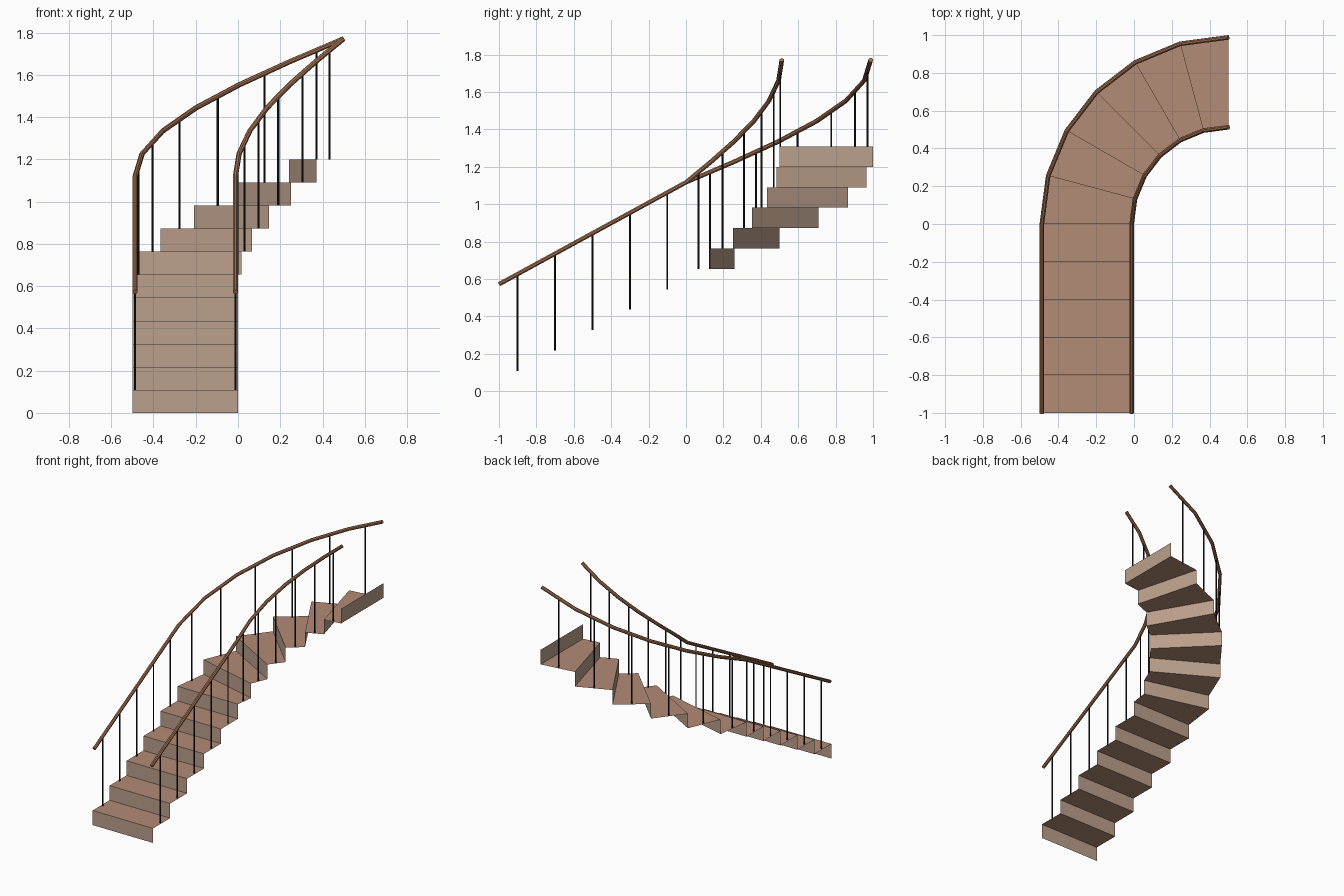
import bpy, bmesh
from math import sin, cos, radians
from mathutils import Vector, Matrix

if "Cube" in bpy.data.objects:
    bpy.data.objects.remove(bpy.data.objects["Cube"])

N_STRAIGHT, N_CURVED = 5, 6
RISE = 1.308 / 12
RAIL_H = 0.463          # rail height above the step edges
RAIL_R = 0.0125
POST_R = 0.005


def material(name, rgb):
    m = bpy.data.materials.new(name)
    m.diffuse_color = (*rgb, 1)
    m.use_nodes = True
    m.node_tree.nodes["Principled BSDF"].inputs["Base Color"].default_value = m.diffuse_color
    return m


def edge_point(i, w):
    """Plan position of step edge i; w = distance from the inner side (0 to 0.5)."""
    if i <= N_STRAIGHT:
        return Vector((-w, -1 + 0.2 * i, 0))
    a = radians(15 * (i - N_STRAIGHT))
    r = 0.5 + w
    return Vector((0.5 - r * cos(a), r * sin(a), 0))


def at(i, w, z):
    p = edge_point(i, w)
    p.z = z
    return p


def add_object(name, bm, mat):
    me = bpy.data.meshes.new(name)
    bm.to_mesh(me)
    bm.free()
    me.materials.append(mat)
    ob = bpy.data.objects.new(name, me)
    bpy.context.collection.objects.link(ob)
    return ob


tread_mat = material("tread_brown", (0.45, 0.26, 0.18))
riser_mat = material("riser_tan", (0.50, 0.35, 0.26))
rail_mat = material("rail_wood", (0.36, 0.16, 0.08))
post_mat = material("post_black", (0.01, 0.01, 0.01))

LAST = N_STRAIGHT + N_CURVED

# Treads: thin sheets facing up
bm = bmesh.new()
for i in range(LAST):
    z = RISE * (i + 1)
    quad = [at(i, 0.5, z), at(i, 0, z), at(i + 1, 0, z), at(i + 1, 0.5, z)]
    bm.faces.new([bm.verts.new(p) for p in quad])
add_object("treads", bm, tread_mat)

# Risers: thin sheets facing down the stair, one more than the treads
bm = bmesh.new()
for i in range(LAST + 1):
    z0, z1 = RISE * i, RISE * (i + 1)
    quad = [at(i, 0.5, z0), at(i, 0, z0), at(i, 0, z1), at(i, 0.5, z1)]
    bm.faces.new([bm.verts.new(p) for p in quad])
add_object("risers", bm, riser_mat)

for side, w in (("inner", RAIL_R), ("outer", 0.5 - RAIL_R)):
    path = [at(i, w, RISE * (i + 1) + RAIL_H) for i in range(LAST + 1)]

    # Handrail: eight-sided tube swept over the step edges, mitred at each bend
    bm = bmesh.new()
    rings = []
    for i, p in enumerate(path):
        d0 = (p - path[i - 1]).normalized() if i else (path[1] - p).normalized()
        d1 = (path[i + 1] - p).normalized() if i < LAST else d0
        d = (d0 + d1).normalized()
        u = d.cross(Vector((0, 0, 1))).normalized()
        v = u.cross(d)
        rings.append([bm.verts.new(p + RAIL_R * (u * cos(a) + v * sin(a)))
                      for a in (radians(45 * k + 22.5) for k in range(8))])
    for a, b in zip(rings, rings[1:]):
        for k in range(8):
            bm.faces.new((a[k], a[k - 1], b[k - 1], b[k]))
    bm.faces.new(rings[0])
    bm.faces.new(rings[-1])
    bmesh.ops.recalc_face_normals(bm, faces=bm.faces)
    add_object(side + "_handrail", bm, rail_mat)

    # Balusters: one in the middle of each tread, up into the rail
    bm = bmesh.new()
    for i in range(LAST):
        top = (path[i] + path[i + 1]) / 2
        base = RISE * (i + 1)
        h = top.z - base
        bmesh.ops.create_cone(bm, cap_ends=True, segments=8, radius1=POST_R,
                              radius2=POST_R, depth=h,
                              matrix=Matrix.Translation((top.x, top.y, base + h / 2)))
    add_object(side + "_balusters", bm, post_mat)
